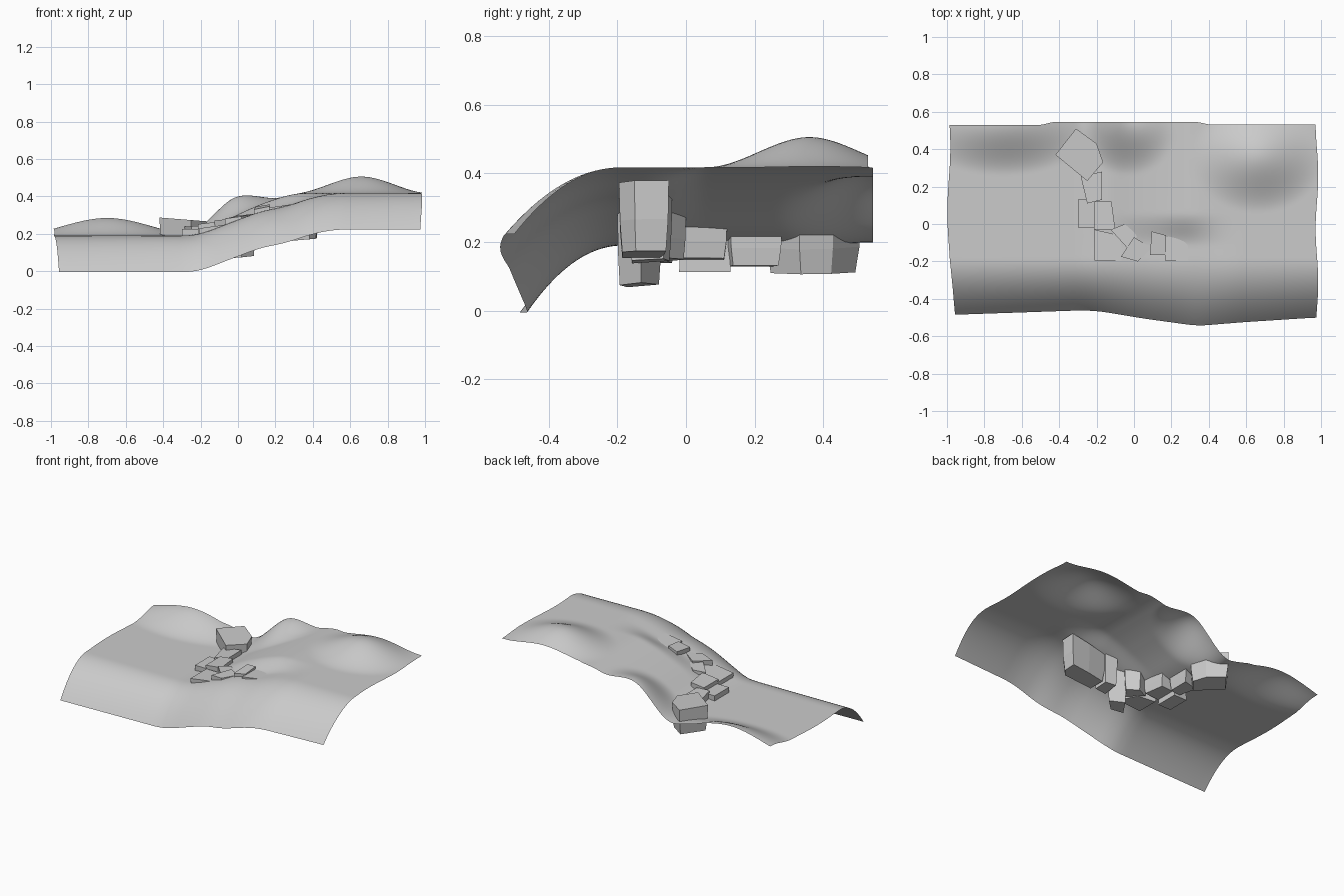
import bpy, bmesh, math

if "Cube" in bpy.data.objects:
    bpy.data.objects.remove(bpy.data.objects["Cube"])


def lerp_points(x, pts):
    # smooth interpolation through a few (x, value) points
    if x <= pts[0][0]:
        return pts[0][1]
    for (x0, a), (x1, b) in zip(pts, pts[1:]):
        if x <= x1:
            return a + (b - a) * (x - x0) / (x1 - x0)
    return pts[-1][1]


def smooth(a, b, x):
    t = max(0, min(1, (x - a) / (b - a)))
    return t * t * (3 - 2 * t)


def soft(x, pts, w=0.05):
    return sum(lerp_points(x + k * w / 2, pts) for k in (-2, -1, 0, 1, 2)) / 5


def bump(x, y, cx, cy, rx, ry, h):
    d = math.hypot((x - cx) / rx, (y - cy) / ry)
    return h * (1 - smooth(0, 1, d))


FRONT_RAMP = [(-0.25, 0.19), (-0.18, 0.205), (0, 0.275), (0.12, 0.32),
              (0.25, 0.345), (0.4, 0.395), (0.52, 0.418)]
BACK_RAMP = [(-0.25, 0.19), (-0.15, 0.22), (0.0, 0.305), (0.15, 0.37),
             (0.3, 0.416), (0.4, 0.418)]
FRONT_EDGE = [(-1, -0.485), (-0.3, -0.462), (-0.2, -0.465), (0.05, -0.505),
              (0.35, -0.545), (0.6, -0.525), (1, -0.5)]
BACK_EDGE = [(-1, 0.53), (-0.5, 0.53), (-0.44, 0.545), (0.35, 0.545), (0.42, 0.531), (1, 0.531)]


def ground_height(x, y, t):
    k = smooth(-0.12, 0.06, y)
    z = soft(x, FRONT_RAMP) * (1 - k) + soft(x, BACK_RAMP) * k
    z -= 0.195 * t ** 2.1
    z += bump(x, y, -0.7, 0.54, 0.5, 0.28, 0.095)
    z += bump(x, y, -0.03, 0.54, 0.27, 0.28, 0.10)
    z += bump(x, y, 0.66, 0.36, 0.36, 0.3, 0.088)
    return z


# Ground sheet with a low left terrace, a ramp and a high right terrace
NX, NY = 110, 64
bm = bmesh.new()
grid = []
for j in range(NY + 1):
    row = []
    for i in range(NX + 1):
        u, v = -1 + 2 * i / NX, j / NY
        y0, y1 = soft(u, FRONT_EDGE), lerp_points(u, BACK_EDGE)
        y = y0 + (y1 - y0) * v
        t = max(0, (-0.18 - y) / (-0.18 - y0))
        left = 0.99 - 0.035 * t ** 1.5 + 0.008 * math.sin(9 * y + 1)
        right = 0.978 + 0.007 * math.sin(11 * y + 5)
        x = u * (left if u < 0 else right)
        row.append(bm.verts.new((x, y, ground_height(x, y, t))))
    grid.append(row)
for j in range(NY):
    for i in range(NX):
        bm.faces.new((grid[j][i], grid[j][i + 1], grid[j + 1][i + 1], grid[j + 1][i]))
for f in bm.faces:
    f.smooth = True
me = bpy.data.meshes.new("ground")
bm.to_mesh(me)
bm.free()
bpy.context.collection.objects.link(bpy.data.objects.new("ground", me))


def rock(name, corners, z_bottom, z_top, slope_x=0, slope_y=0, taper=0.88):
    # chunky stone: top outline, bulging waist and narrower base
    cx = sum(c[0] for c in corners) / len(corners)
    cy = sum(c[1] for c in corners) / len(corners)
    bm = bmesh.new()
    rings = []
    for level, s in ((0, taper), (0.45, 0.97), (1, 1)):
        ring = []
        for x, y in corners:
            px, py = cx + (x - cx) * s, cy + (y - cy) * s
            z = z_bottom + (z_top - z_bottom) * level
            z += (slope_x * (x - cx) + slope_y * (y - cy)) * (0.5 + 0.5 * level)
            ring.append(bm.verts.new((px, py, z)))
        rings.append(ring)
    n = len(corners)
    for a, b in zip(rings, rings[1:]):
        for i in range(n):
            bm.faces.new((a[i], a[(i + 1) % n], b[(i + 1) % n], b[i]))
    bm.faces.new(rings[-1])
    bm.faces.new(rings[0][::-1])
    bmesh.ops.recalc_face_normals(bm, faces=bm.faces)
    me = bpy.data.meshes.new(name)
    bm.to_mesh(me)
    bm.free()
    bpy.context.collection.objects.link(bpy.data.objects.new(name, me))


# Line of stones along the foot of the ramp
rock("rock_back", [(-0.42, 0.37), (-0.25, 0.23), (-0.165, 0.33), (-0.20, 0.43), (-0.31, 0.51)],
     0.11, 0.275, -0.08)
rock("rock_upper_step", [(-0.25, 0.11), (-0.17, 0.13), (-0.17, 0.28), (-0.285, 0.255)], 0.13, 0.242, 0.06)
rock("rock_left_slab", [(-0.3, -0.02), (-0.205, -0.02), (-0.205, 0.13), (-0.3, 0.13)], 0.112, 0.225, 0, 0, 1)
rock("rock_middle_step", [(-0.215, -0.03), (-0.10, -0.03), (-0.12, 0.12), (-0.215, 0.12)], 0.15, 0.258, 0.12)
rock("rock_front_slab", [(-0.21, -0.195), (-0.02, -0.195), (-0.08, -0.06), (-0.21, -0.03)], 0.145, 0.24, 0.14)
rock("rock_wedge", [(-0.125, -0.03), (-0.03, -0.135), (0.02, -0.06), (-0.05, 0.0)], 0.15, 0.28, 0.12)
rock("rock_deep", [(-0.07, -0.175), (0.02, -0.2), (0.095, -0.13), (0.0, -0.07)], 0.075, 0.295, 0.15, 0.05)
rock("rock_small", [(0.085, -0.165), (0.17, -0.165), (0.17, -0.06), (0.095, -0.04)], 0.145, 0.345, 0.2, 0.1)
rock("rock_large", [(0.165, -0.195), (0.39, -0.195), (0.43, -0.15), (0.435, -0.05), (0.3, -0.055), (0.165, -0.07)],
     0.165, 0.362, 0.15)
